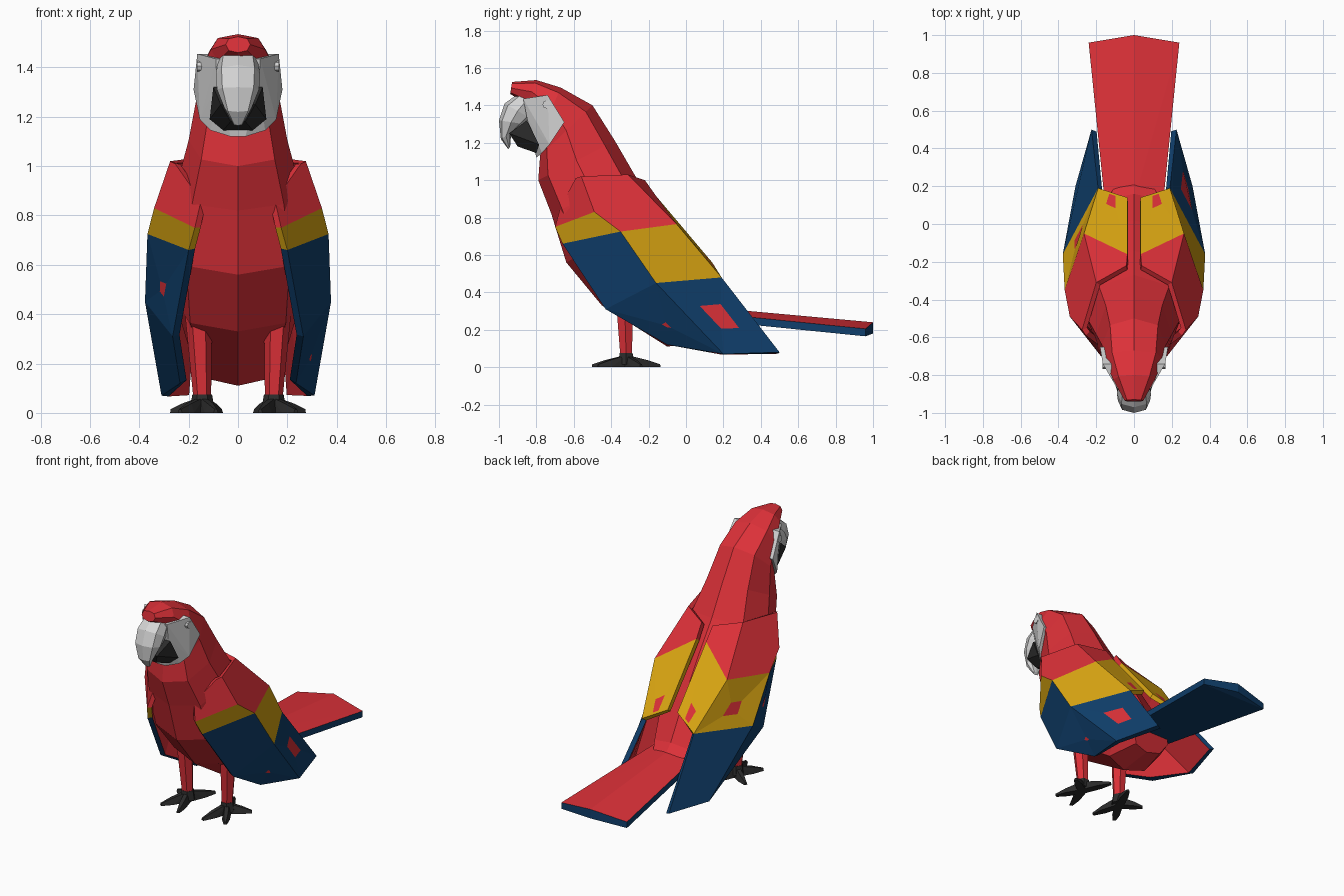
import bpy, bmesh, math
from mathutils import Vector

if "Cube" in bpy.data.objects:
    bpy.data.objects.remove(bpy.data.objects["Cube"])


def material(name, rgb):
    m = bpy.data.materials.new(name)
    m.diffuse_color = (*rgb, 1)
    m.use_nodes = True
    m.node_tree.nodes["Principled BSDF"].inputs["Base Color"].default_value = m.diffuse_color
    return m


RED = material("red feather", (0.72, 0.030, 0.040))
YELLOW = material("yellow feather", (0.70, 0.38, 0.006))
BLUE = material("blue feather", (0.005, 0.050, 0.150))
GREY = material("pale grey", (0.66, 0.66, 0.66))
BLACK = material("black", (0.025, 0.025, 0.025))


def make(name, bm, mats):
    me = bpy.data.meshes.new(name)
    bm.to_mesh(me)
    bm.free()
    for m in mats:
        me.materials.append(m)
    ob = bpy.data.objects.new(name, me)
    bpy.context.collection.objects.link(ob)
    return ob


def loft(name, rings, mat, n=8, power=0.85):
    """Rings: front y, front z, back y, back z, half width."""
    bm = bmesh.new()
    loops = []
    for fy, fz, by, bz, w in rings:
        loop = []
        for k in range(n):
            a = 2 * math.pi * k / n
            c, s = (math.copysign(abs(t) ** power if abs(t) > 1e-6 else 0, t)
                    for t in (math.cos(a), math.sin(a)))
            loop.append(bm.verts.new((w * s, (fy + by) / 2 + c * (fy - by) / 2,
                                      (fz + bz) / 2 + c * (fz - bz) / 2)))
        loops.append(loop)
    for a, b in zip(loops, loops[1:]):
        for k in range(n):
            j = (k + 1) % n
            bm.faces.new((a[k], a[j], b[j], b[k]))
    bm.faces.new(loops[0])
    bm.faces.new(loops[-1])
    bmesh.ops.recalc_face_normals(bm, faces=bm.faces)
    return make(name, bm, [mat])


def hulls(name, groups, mats):
    """One object made of a convex hull for each group of points."""
    bm = bmesh.new()
    for pts in groups:
        vs = [bm.verts.new(p) for p in pts]
        r = bmesh.ops.convex_hull(bm, input=vs)
        dead = {g for g in r["geom_interior"] + r["geom_unused"]
                if isinstance(g, bmesh.types.BMVert)}
        bmesh.ops.delete(bm, geom=list(dead), context='VERTS')
    bmesh.ops.recalc_face_normals(bm, faces=bm.faces)
    return make(name, bm, mats)


def both(pts):
    return [(s * x, y, z) for x, y, z in pts for s in (1, -1)]


# Body from forehead to rump
loft("body", [
    (-0.94, 1.46, -0.93, 1.525, 0.05),
    (-0.85, 1.41, -0.80, 1.535, 0.11),
    (-0.76, 1.28, -0.67, 1.495, 0.155),
    (-0.78, 1.13, -0.50, 1.40, 0.17),
    (-0.79, 1.00, -0.38, 1.21, 0.20),
    (-0.72, 0.82, -0.27, 1.02, 0.25),
    (-0.64, 0.56, -0.14, 0.84, 0.28),
    (-0.45, 0.33, 0.02, 0.60, 0.26),
    (-0.10, 0.11, 0.16, 0.36, 0.19),
    (0.12, 0.14, 0.22, 0.30, 0.13)], RED)

# Bare face patches and chin
hulls("face_patch", [both([
    (0.09, -0.87, 1.435), (0.165, -0.74, 1.455), (0.18, -0.65, 1.31),
    (0.155, -0.73, 1.19), (0.11, -0.77, 1.145), (0.085, -0.85, 1.33),
    (0.03, -0.80, 1.12)])], [GREY])

# Beak
loft("upper_beak", [
    (-0.90, 1.46, -0.80, 1.40, 0.08),
    (-0.97, 1.41, -0.83, 1.33, 0.09),
    (-1.00, 1.32, -0.87, 1.30, 0.085),
    (-0.99, 1.22, -0.935, 1.25, 0.055),
    (-0.95, 1.165, -0.94, 1.18, 0.02)], GREY)
hulls("lower_beak", [both([
    (0.10, -0.85, 1.32), (0.115, -0.785, 1.19), (0.07, -0.945, 1.25),
    (0.06, -0.80, 1.145), (0.03, -0.90, 1.18)])], [BLACK])

# Arched tail, red above and blue below
top = [(0, 0.12, 0.32), (0.155, 0.12, 0.29), (0, 1.0, 0.24), (0.24, 0.96, 0.205)]
tail_pts = both(top[1::2]) + top[::2]
tail_pts += [(x, y, z - 0.04 - 0.02 * (x == 0)) for x, y, z in tail_pts]
tail = hulls("tail", [tail_pts], [RED, BLUE])
for p in tail.data.polygons:
    p.material_index = 0 if p.normal.z > 0.3 or p.normal.y < -0.9 else 1

# Wing folds: columns run from the breast (a) round the side (b, c) to the spine (d)
W = {"a0": (0.255, -0.59, 1.01), "a1": (0.15, -0.67, 0.86), "a2": (0.175, -0.70, 0.75),
     "a3": (0.20, -0.66, 0.66), "a4": (0.265, -0.43, 0.31), "a5": (0.235, -0.10, 0.12),
     "b0": (0.275, -0.56, 1.02), "b2": (0.34, -0.49, 0.83), "b3": (0.367, -0.35, 0.725),
     "b4": (0.377, -0.16, 0.45), "b5": (0.31, 0.20, 0.07),
     "c0": (0.20, -0.31, 1.03), "c1": (0.265, -0.05, 0.765), "c2": (0.19, 0.19, 0.48),
     "c3": (0.225, 0.50, 0.08),
     "d0": (0.04, -0.22, 1.00), "d1": (0.035, -0.16, 0.915), "d2": (0.035, 0.14, 0.56)}
PANELS = [("a0 a1 a2 b2 b0", 0), ("a2 a3 b3 b2", 1), ("a3 a4 b4 b3", 2), ("a4 a5 b5 b4", 2),
          ("b0 b2 b3 c1 c0", 0), ("b3 b4 c2 c1", 1), ("b4 b5 c3 c2", 2),
          ("c0 c1 d1 d0", 0), ("c1 c2 d2 d1", 1)]
# Red spots: panel -> (size, shift towards the panel's lower edge)
SPOTS = {1: {6: (0.32, 0), 3: (0.08, 0.1), 8: (0.22, 0.7)},
         -1: {5: (0.25, 0.2), 2: (0.15, 0.2), 8: (0.22, 0.7)}}

for side, label in ((1, "right"), (-1, "left")):
    bm = bmesh.new()
    v = {k: bm.verts.new((side * x, y, z)) for k, (x, y, z) in W.items()}
    for i, (keys, mi) in enumerate(PANELS):
        vs = [v[k] for k in keys.split()]
        if i not in SPOTS[side]:
            bm.faces.new(vs).material_index = mi
            continue
        size, shift = SPOTS[side][i]
        mid = sum((q.co for q in vs), Vector()) / 4
        low = (vs[1].co + vs[2].co) / 2
        at = mid.lerp(low, shift)
        inner = [bm.verts.new(at + (q.co - mid) * size) for q in vs]
        bm.faces.new(inner).material_index = 0
        for k in range(4):
            j = (k + 1) % 4
            bm.faces.new((vs[k], vs[j], inner[j], inner[k])).material_index = mi
    bmesh.ops.recalc_face_normals(bm, faces=bm.faces)
    if sum(f.normal.x * f.calc_area() for f in bm.faces) * side < 0:
        bmesh.ops.reverse_faces(bm, faces=bm.faces)
    wing = make(label + "_wing", bm, [RED, YELLOW, BLUE])
    sol = wing.modifiers.new("thickness", 'SOLIDIFY')
    sol.thickness = 0.03
    sol.offset = -1
    sol.material_offset = -2     # red lining

    # Leg: tapered six-sided shank
    def ring(r, x, y, z, n=6):
        return [(side * (x + r * math.cos(math.tau * k / n)),
                 y + r * math.sin(math.tau * k / n), z) for k in range(n)]
    hulls(label + "_leg", [ring(0.055, 0.16, -0.33, 0.40) + ring(0.036, 0.145, -0.32, 0.06)], [RED])

    # Foot: ankle and four toes, two ahead and two behind
    foot = [ring(0.04, 0.145, -0.32, 0.075) + ring(0.05, 0.145, -0.32, 0.015)]
    for tx, ty in ((0.09, -0.50), (0.235, -0.47), (0.27, -0.24), (0.07, -0.14)):
        d = Vector((tx - 0.145, ty + 0.32, 0))
        n = Vector((-d.y, d.x, 0)).normalized()
        toe = []
        for t, w, h in ((0, 0.025, 0.065), (0.6, 0.024, 0.038), (1, 0.010, 0.015)):
            c = Vector((0.145, -0.32, 0)) + d * t
            toe += [c + n * w, c - n * w, c + n * w * 0.5 + Vector((0, 0, h)),
                    c - n * w * 0.5 + Vector((0, 0, h))]
        foot.append([(side * p.x, p.y, p.z) for p in toe])
    hulls(label + "_foot", foot, [BLACK])

    # Eye: small raised disc
    eye = [(side * x, -0.745 + 0.022 * math.cos(math.tau * k / 8),
            1.405 + 0.022 * math.sin(math.tau * k / 8)) for x in (0.13, 0.167) for k in range(8)]
    hulls(label + "_eye", [eye], [GREY])
